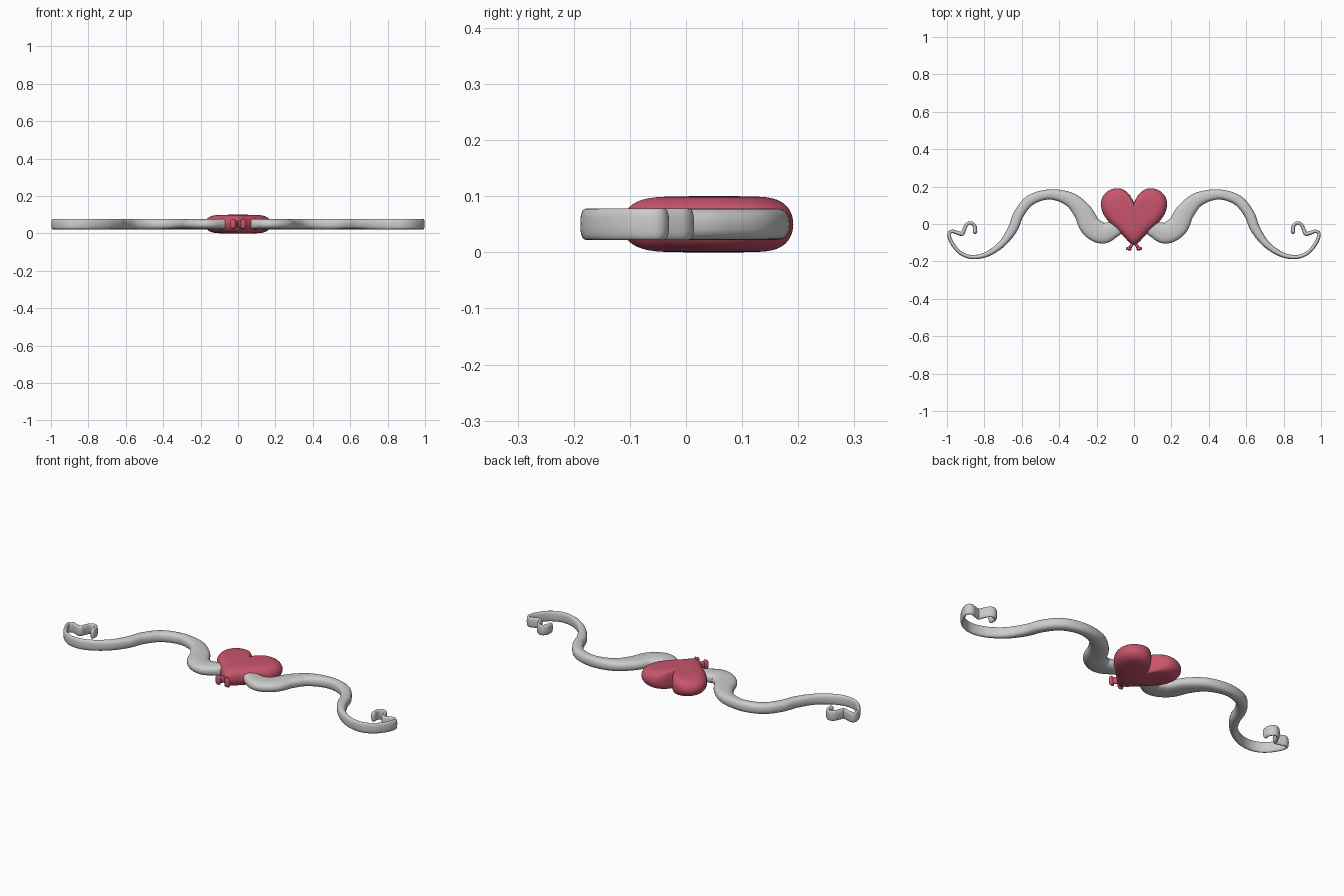
import bpy, bmesh
from math import cos, sin, pi
from mathutils import Vector

if "Cube" in bpy.data.objects:
    bpy.data.objects.remove(bpy.data.objects["Cube"])

MID = 0.05  # height of the symmetry plane of the whole ornament


def smooth(pts, n):
    """Catmull-Rom resampling of tuples of any size."""
    v = [Vector(p) for p in pts]
    v = [2 * v[0] - v[1]] + v + [2 * v[-1] - v[-2]]
    out = []
    for i in range(1, len(v) - 2):
        a, b, c, d = v[i - 1:i + 3]
        for k in range(n):
            t = k / n
            out.append(0.5 * (2 * b + (c - a) * t + (2 * a - 5 * b + 4 * c - d) * t * t
                              + (3 * b - a - 3 * c + d) * t ** 3))
    return out + [v[-2]]


def make(name, rings, mat=None, mirror=False):
    """Skin a list of closed rings, cap both ends."""
    bm = bmesh.new()
    loops = [[bm.verts.new(p) for p in r] for r in rings]
    n = len(loops[0])
    for a, b in zip(loops, loops[1:]):
        for i in range(n):
            j = (i + 1) % n
            bm.faces.new((a[i], a[j], b[j], b[i]))
    bm.faces.new(loops[0])
    bm.faces.new(loops[-1])
    bmesh.ops.recalc_face_normals(bm, faces=bm.faces)
    me = bpy.data.meshes.new(name)
    bm.to_mesh(me)
    bm.free()
    ob = bpy.data.objects.new(name, me)
    bpy.context.collection.objects.link(ob)
    if mat:
        me.materials.append(mat)
    if mirror:
        m = ob.modifiers.new("mirror", 'MIRROR')
        m.use_mirror_merge = False
    bpy.context.view_layer.objects.active = ob
    ob.select_set(True)
    bpy.ops.object.shade_smooth_by_angle(angle=pi / 3)
    ob.select_set(False)
    return ob


def spow(v, e):
    return abs(v) ** e * (1 if v >= 0 else -1)


def ribbon(name, path, half_h, n=8, sides=24, mat=None):
    """Rounded band along a flat path of (x, y, half width), ends domed."""
    p = smooth([q + (0,) for q in path], n)
    rings = []

    def ring(c, t, w, h):
        nrm = Vector((-t.y, t.x, 0))
        return [Vector((c.x, c.y, MID)) + nrm * w * spow(cos(2 * pi * k / sides), 0.8)
                + Vector((0, 0, h * spow(sin(2 * pi * k / sides), 0.8))) for k in range(sides)]

    def dome(c, t, w, sign):
        out = []
        for k in range(1, 6):
            a = k / 5 * pi / 2 * 0.95
            q = c + t * (sign * w * sin(a))
            out.append(ring(q, t, w * cos(a), half_h * (0.5 + 0.5 * cos(a)) * cos(a) ** 0.4))
        return out

    for i, c in enumerate(p):
        d = p[min(i + 1, len(p) - 1)] - p[max(i - 1, 0)]
        t = Vector((d.x, d.y, 0)).normalized()
        q = Vector((c[0], c[1], 0))
        if i == 0:
            rings += dome(q, t, c[2], -1)[::-1]
        rings.append(ring(q, t, c[2], half_h))
        if i == len(p) - 1:
            rings += dome(q, t, c[2], 1)
    return make(name, rings, mat, mirror=True)


red = bpy.data.materials.new("red")
red.diffuse_color = (0.58, 0.09, 0.15, 1)
red.use_nodes = True
red.node_tree.nodes["Principled BSDF"].inputs["Base Color"].default_value = red.diffuse_color

# Heart: outline rings shrinking toward the top and bottom
half = [(0, .115), (.025, .158), (.058, .184), (.095, .191), (.135, .179), (.165, .15),
        (.177, .108), (.167, .06), (.14, .018), (.1, -.025), (.06, -.062), (.025, -.098), (0, -.114)]
side = [Vector((x, y)) for x, y, *_ in smooth([h + (0,) for h in half], 6)]
outline = side + [Vector((-p.x, p.y)) for p in side[-2:0:-1]]
centre = Vector((0, .055))
rings = []
levels = [k / 12 * pi / 2 for k in range(-12, 13)]
for a in levels:
    s = max(cos(a), 0.02) ** (1 / 3)
    z = MID + MID * sin(a)
    rings.append([(centre.x + (p.x - centre.x) * s, centre.y + (p.y - centre.y) * s, z)
                  for p in outline])
make("heart", rings, red)

# Two little knot ends under the heart tip
ribbon("knot_stem", [(.004, -.098, .010), (.012, -.112, .008), (.022, -.127, .009)], .018, 4, 16, red)
ribbon("knot_end", [(.020, -.133, .008), (.027, -.131, .010), (.034, -.131, .009)], .025, 4, 16, red)

# Waving arms that thin out into a curl
arm = [(.075, -.022, .030), (.115, -.033, .046), (.172, -.048, .057), (.232, -.012, .057),
       (.274, .064, .050), (.342, .131, .038), (.45, .158, .027), (.553, .128, .028),
       (.615, .055, .028), (.648, -.025, .026), (.705, -.105, .019), (.785, -.161, .014),
       (.865, -.177, .011), (.93, -.153, .010), (.974, -.10, .010), (.989, -.055, .009),
       (.972, -.039, .009), (.942, -.048, .010), (.918, -.052, .011), (.908, -.03, .010),
       (.893, -.002, .009), (.870, .005, .009), (.852, -.012, .010), (.850, -.042, .012)]
ribbon("arms", arm, .028)
